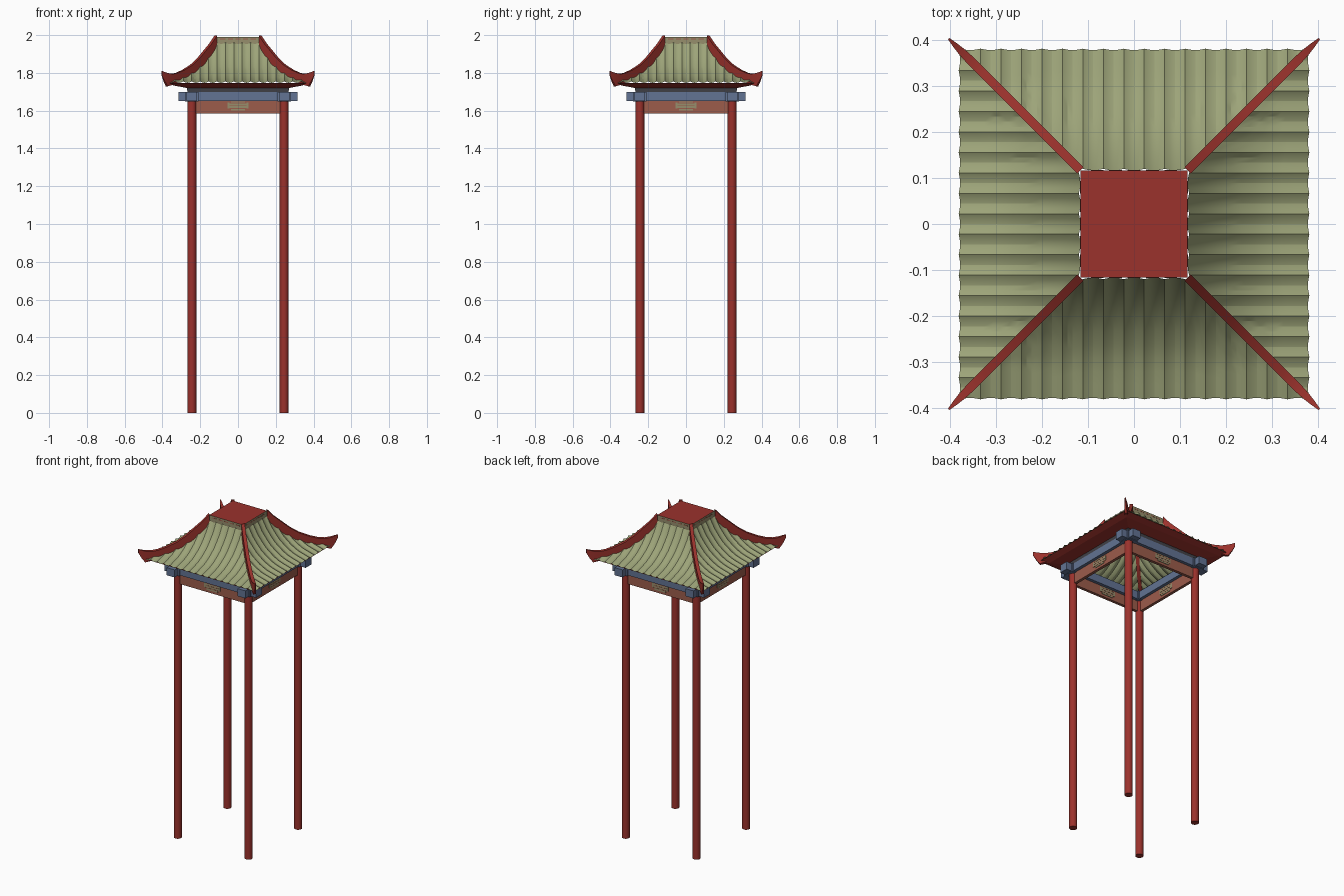
import bpy, bmesh, math
from mathutils import Matrix

if "Cube" in bpy.data.objects:
    bpy.data.objects.remove(bpy.data.objects["Cube"])


def material(name, rgb):
    m = bpy.data.materials.new(name)
    lin = [(c / 255 / 12.92 if c < 11 else ((c / 255 + 0.055) / 1.055) ** 2.4) for c in rgb]
    m.diffuse_color = (*lin, 1)
    m.use_nodes = True
    m.node_tree.nodes["Principled BSDF"].inputs["Base Color"].default_value = m.diffuse_color
    return m


RED = material("red_lacquer", (155, 50, 44))
SLATE = material("dark_slate_trim", (66, 66, 72))
GREEN = material("green_tile", (157, 164, 121))
BLUE = material("blue_beam", (98, 115, 147))
BROWN = material("brown_panel", (156, 92, 75))
OLIVE = material("olive_ornament", (150, 142, 108))


def finish(bm, name, mats, smooth=None):
    bmesh.ops.recalc_face_normals(bm, faces=bm.faces)
    me = bpy.data.meshes.new(name)
    bm.to_mesh(me)
    bm.free()
    ob = bpy.data.objects.new(name, me)
    bpy.context.collection.objects.link(ob)
    for m in mats:
        me.materials.append(m)
    if smooth:
        bpy.ops.object.select_all(action='DESELECT')
        ob.select_set(True)
        bpy.context.view_layer.objects.active = ob
        bpy.ops.object.shade_smooth_by_angle(angle=math.radians(smooth))
    return ob


def box(name, lo, hi, mat, turn=0):
    bm = bmesh.new()
    size = [b - a for a, b in zip(lo, hi)]
    mid = [(a + b) / 2 for a, b in zip(lo, hi)]
    bmesh.ops.create_cube(bm, size=1, matrix=Matrix.Translation(mid) @ Matrix.Diagonal((*size, 1)))
    bm.transform(Matrix.Rotation(turn * math.pi / 2, 4, 'Z'))
    return finish(bm, name, [mat])


def square_loft(name, rings, mats, cap=False):
    """Stack of square outlines (half width, height) joined into a skin."""
    bm = bmesh.new()
    loops = [[bm.verts.new((sx * h, sy * h, z)) for sx, sy in ((-1, -1), (1, -1), (1, 1), (-1, 1))]
             for h, z in rings]
    for a, b in zip(loops, loops[1:]):
        for i in range(4):
            j = (i + 1) % 4
            bm.faces.new((a[i], a[j], b[j], b[i]))
    if cap:
        bm.faces.new(loops[-1]).material_index = 1
    return finish(bm, name, mats)


# Columns with blue capital blocks
C = 0.244
for i, (sx, sy) in enumerate(((-1, -1), (1, -1), (1, 1), (-1, 1))):
    bm = bmesh.new()
    bmesh.ops.create_cone(bm, cap_ends=True, segments=16, radius1=0.023, radius2=0.023, depth=1.66,
                          matrix=Matrix.Translation((sx * C, sy * C, 0.83)))
    finish(bm, f"column_{i}", [RED], 40)
    x, y = sx * C, sy * C
    box(f"capital_{i}", (x - 0.036, y - 0.036, 1.648), (x + 0.036, y + 0.036, 1.7), BLUE)

# Beams, hanging panels and panel ornaments on each side
for t in range(4):
    drop = 0.001 * (t % 2)
    box(f"beam_{t}", (-0.315, -C - 0.028, 1.65 + drop), (0.315, -C + 0.028, 1.699 - drop), BLUE, t)
    box(f"panel_{t}", (-0.226, -C - 0.009, 1.585), (0.226, -C + 0.009, 1.652), BROWN, t)
    box(f"ornament_wide_{t}", (-0.055, -C - 0.0112, 1.612), (0.055, -C + 0.0112, 1.642), OLIVE, t)
    box(f"ornament_low_{t}", (-0.038, -C - 0.0115, 1.600), (0.038, -C + 0.0115, 1.648), OLIVE, t)
    for k, z in enumerate((1.612, 1.626, 1.640)):
        box(f"ornament_fret_{t}_{k}", (-0.045, -C - 0.0125, z - 0.002), (0.045, -C + 0.0125, z + 0.002), BROWN, t)

# Sloping eave underside and the dark band under it
square_loft("eave_soffit", [(0.378, 1.747), (0.34, 1.733), (0.27, 1.720)], [RED])
square_loft("eave_band", [(0.27, 1.720), (0.268, 1.699), (0.216, 1.699)], [SLATE])

# Roof crown: olive band with a red top and a thin fret line
square_loft("roof_crown", [(0.1165, 1.95), (0.1165, 1.991)], [OLIVE, RED], cap=True)
for t in range(4):
    for k, x in enumerate((-0.08, -0.04, 0, 0.04, 0.08)):
        box(f"crown_fret_{t}_{k}", (x - 0.014, -0.1175, 1.976), (x + 0.014, -0.1155, 1.981), BROWN, t)

# Tiled roof: concave slopes with 17 troughs per side
PROFILE = [(0.117, 1.953), (0.15, 1.893), (0.2, 1.834), (0.25, 1.795), (0.3, 1.769), (0.38, 1.747)]
EAVE, TOP, STRIPS, SEG, ROWS = 0.379, 0.117, 17, 4, 9


def roof_height(d):
    for (d0, z0), (d1, z1) in zip(PROFILE, PROFILE[1:]):
        if d <= d1:
            return z0 + (z1 - z0) * (d - d0) / (d1 - d0)
    return PROFILE[-1][1]


bm = bmesh.new()
n = STRIPS * SEG
for t in range(4):
    rot = Matrix.Rotation(t * math.pi / 2, 3, 'Z')
    cols = []
    for k in range(n + 1):
        u = EAVE * (2 * k / n - 1)
        cusp = (2 * (k % SEG) / SEG - 1) ** 2      # raised on each tile line
        start = max(abs(u), TOP)
        col = []
        for r in range(ROWS + 1):
            d = start + (EAVE - start) * r / ROWS
            v = bm.verts.new((u, -d - 0.003 * cusp, roof_height(d) + 0.008 * cusp))
            v.co.rotate(rot)
            col.append(v)
        cols.append(col)
    for a, b in zip(cols, cols[1:]):
        for r in range(ROWS):
            bm.faces.new((a[r], a[r + 1], b[r + 1], b[r]))
bmesh.ops.remove_doubles(bm, verts=bm.verts, dist=0.0002)
finish(bm, "tiled_roof", [GREEN], 20)

# Hip ridges with upturned tips: (distance, bottom, top, half width)
HIP = [(0.117, 1.940, 1.999, .010), (0.145, 1.898, 1.956, .010), (0.178, 1.853, 1.916, .010),
       (0.21, 1.820, 1.877, .010), (0.246, 1.790, 1.843, .010), (0.29, 1.765, 1.815, .010),
       (0.326, 1.748, 1.799, .010), (0.352, 1.737, 1.794, .010), (0.377, 1.729, 1.799, .008),
       (0.392, 1.758, 1.805, .005), (0.404, 1.788, 1.811, .002)]
for t in range(4):
    bm = bmesh.new()
    loops = []
    for d, lo, hi, w in HIP:
        s = w / math.sqrt(2)
        loops.append([bm.verts.new(p) for p in ((d + s, d - s, lo), (d + s, d - s, hi),
                                                (d - s, d + s, hi), (d - s, d + s, lo))])
    for a, b in zip(loops, loops[1:]):
        for i in range(4):
            j = (i + 1) % 4
            bm.faces.new((a[i], a[j], b[j], b[i]))
    bm.faces.new(loops[0])
    bm.faces.new(loops[-1])
    bm.transform(Matrix.Rotation(t * math.pi / 2, 4, 'Z'))
    finish(bm, f"hip_ridge_{t}", [RED], 30)
